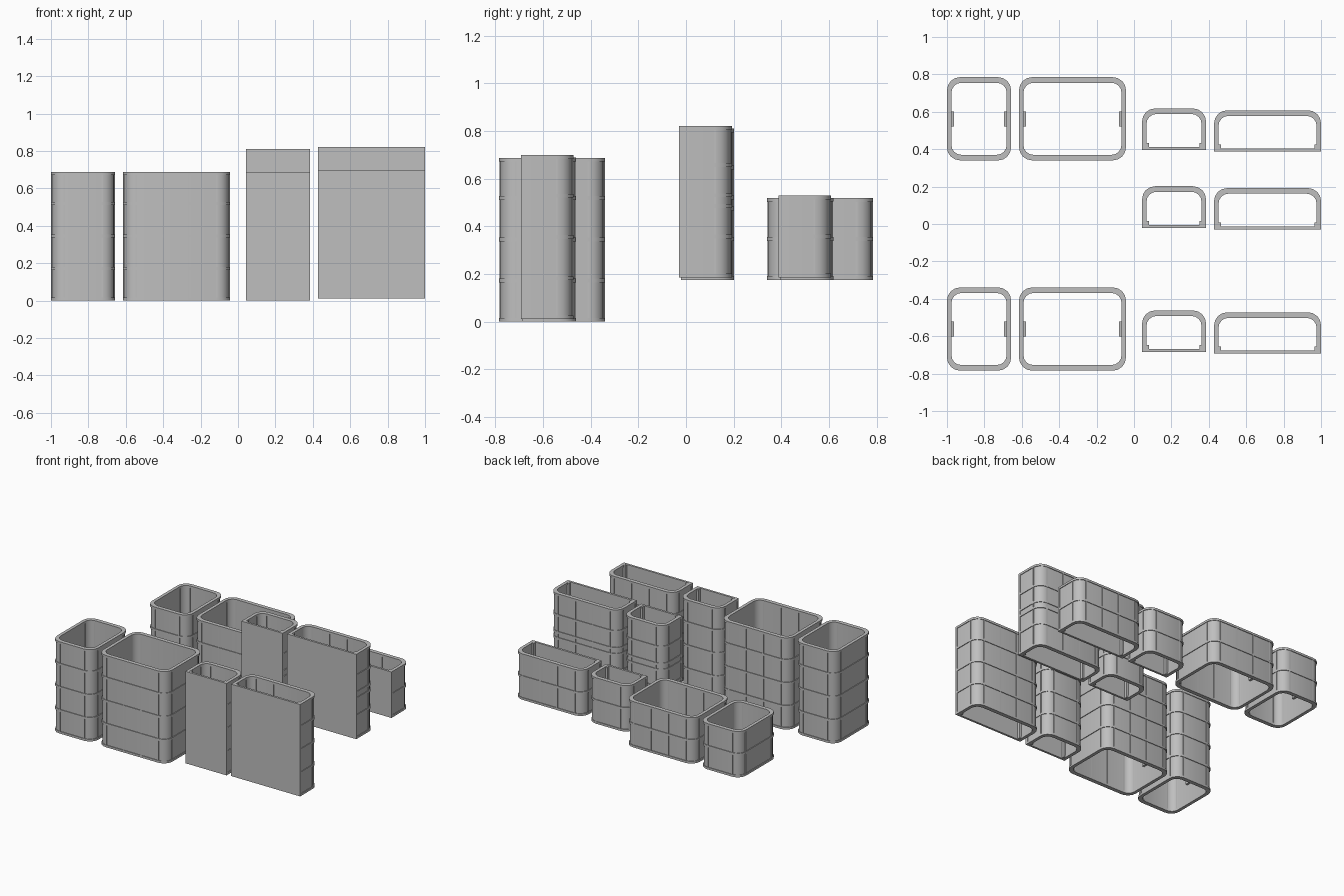
import bpy, bmesh, math

cube = bpy.data.objects.get("Cube")
if cube:
    bpy.data.objects.remove(cube)

GREY = (0.52, 0.52, 0.52, 1)
grey = bpy.data.materials.new("light grey")
grey.use_nodes = True
grey.diffuse_color = GREY
grey.node_tree.nodes["Principled BSDF"].inputs["Base Color"].default_value = GREY

SKIN = 0.005      # how far rims, bands and ribs stand proud of the wall
BAND = 0.016      # band height
RADIUS = 0.07     # outer corner radius


def outline(x0, x1, y0, y1, front_r, back_r, segs=4):
    """Rounded rectangle, counter-clockwise from the right end of the back."""
    pts = []
    for cx, cy, r, a in ((x1, y1, back_r, 0), (x0, y1, back_r, 90),
                         (x0, y0, front_r, 180), (x1, y0, front_r, 270)):
        sx, sy = (-1 if cx == x1 else 1), (-1 if cy == y1 else 1)
        for i in range(segs + 1):
            t = math.radians(a + 90 * i / segs)
            pts.append((cx + sx * r + r * math.cos(t), cy + sy * r + r * math.sin(t)))
    return pts


def ring(bm, outer, inner, z0, z1):
    """Open tube between two outlines."""
    loops = [[bm.verts.new((x, y, z)) for x, y in pts]
             for pts, z in ((outer, z0), (outer, z1), (inner, z1), (inner, z0))]
    n = len(outer)
    for k in range(4):
        a, b = loops[k], loops[(k + 1) % 4]
        for i in range(n):
            j = (i + 1) % n
            bm.faces.new((a[i], a[j], b[j], b[i]))


def box(bm, x0, x1, y0, y1, z0, z1):
    for v in bmesh.ops.create_cube(bm, size=1)["verts"]:
        v.co = ((x0 + x1) / 2 + v.co.x * (x1 - x0),
                (y0 + y1) / 2 + v.co.y * (y1 - y0),
                (z0 + z1) / 2 + v.co.z * (z1 - z0))


def side_boxes(bm, x0, x1, near, far, y0, y1, z0, z1):
    """Matching boxes set in from both side walls."""
    box(bm, x0 + near, x0 + far, y0, y1, z0, z1)
    box(bm, x1 - far, x1 - near, y0, y1, z0, z1)


def finish(bm, name):
    bmesh.ops.remove_doubles(bm, verts=bm.verts, dist=1e-5)
    bmesh.ops.recalc_face_normals(bm, faces=bm.faces)
    mesh = bpy.data.meshes.new(name)
    bm.to_mesh(mesh)
    bm.free()
    mesh.materials.append(grey)
    ob = bpy.data.objects.new(name, mesh)
    bpy.context.collection.objects.link(ob)
    bpy.ops.object.select_all(action="DESELECT")
    ob.select_set(True)
    bpy.context.view_layer.objects.active = ob
    bpy.ops.object.shade_smooth_by_angle(angle=math.radians(30))


def planter(name, x0, x1, y0, y1, z0, z1, bands, panels, flat_front):
    """Bottomless planter: thin wall, rims, bands, ribs and fittings."""
    front_r = 0.0 if flat_front else RADIUS
    tx, tb = 0.024, 0.03
    tf = 0.016 if flat_front else tb

    def inset(side, front, back, scale):
        return outline(x0 + side, x1 - side, y0 + front, y1 - back,
                       front_r * scale, RADIUS * scale)

    full = inset(0, 0, 0, 1)
    inner = inset(tx, tf, tb, 0.75)
    wall = inset(SKIN, 0 if flat_front else SKIN, SKIN, 0.93)
    wall_inner = inset(tx - 0.003, tf - 0.003, tb - 0.003, 0.78)

    # Wall
    bm = bmesh.new()
    ring(bm, wall, wall_inner, z0 + 0.002, z1 - 0.002)
    finish(bm, name + "_wall")

    # Rims and horizontal bands
    bm = bmesh.new()
    ring(bm, full, inner, z1 - BAND, z1)
    ring(bm, full, inner, z0, z0 + BAND)
    for z in bands:
        ring(bm, full, wall, z0 + z - BAND / 2, z0 + z + BAND / 2)
    finish(bm, name + "_bands")

    # Vertical ribs on the long walls and the side walls
    bm = bmesh.new()
    a, b, w = x0 + RADIUS, x1 - RADIUS, 0.004
    lo, hi = z0 + 0.003, z1 - 0.003
    for i in range(panels + 1):
        x = a + (b - a) * i / panels
        box(bm, x - w, x + w, y1 - tb, y1 - 0.001, lo, hi)
        if not flat_front:
            box(bm, x - w, x + w, y0 + 0.001, y0 + tf, lo, hi)
    for y in [y1 - RADIUS] + ([] if flat_front else [y0 + RADIUS]):
        side_boxes(bm, x0, x1, 0.001, tx, y - w, y + w, lo, hi)
    finish(bm, name + "_ribs")

    # Flat plate with corner posts, or inner clips for the full planters
    bm = bmesh.new()
    if flat_front:
        box(bm, x0, x1, y0, y0 + tf, z0, z1)
        side_boxes(bm, x0, x1, 0.01, tx + 0.012, y0 + 0.005, y0 + 0.038,
                   z0 + 0.002, z1 - 0.002)
        finish(bm, name + "_flat_plate")
    else:
        yc = (y0 + y1) / 2
        for z in bands:
            side_boxes(bm, x0, x1, 0.015, tx + 0.013, yc - 0.04, yc + 0.04,
                       z0 + z - 0.02, z0 + z + 0.02)
        finish(bm, name + "_clips")


SMALL_X, LARGE_X = (-1.0, -0.657), (-0.615, -0.043)
HALF_SMALL_X, HALF_LARGE_X = (0.043, 0.385), (0.428, 1.0)
TALL, SHORT, STACK = (0.172, 0.345, 0.518), (0.172,), (0.172, 0.3, 0.345, 0.472)

# Full planters: tall front row and short back row
for row, y0, z0, z1, bands in (("tall", -0.784, 0.0, 0.687, TALL),
                               ("short", 0.34, 0.175, 0.518, SHORT)):
    planter(row + "_small_planter", *SMALL_X, y0, y0 + 0.445, z0, z1, bands, 1, False)
    planter(row + "_large_planter", *LARGE_X, y0, y0 + 0.445, z0, z1, bands, 3, False)

# Wall planters with a flat side: tall, stacked and short rows
for row, y0, z0, height, bands in (("tall", -0.685, 0.0, 0.688, TALL),
                                   ("stacked", -0.021, 0.175, 0.635, STACK),
                                   ("short", 0.395, 0.175, 0.344, SHORT)):
    planter(row + "_small_wall_planter", *HALF_SMALL_X, y0, y0 + 0.223,
            z0, z0 + height, bands, 1, True)
    planter(row + "_large_wall_planter", *HALF_LARGE_X, y0 - 0.008, y0 + 0.213,
            z0 + 0.01, z0 + height + 0.01, bands, 3, True)
